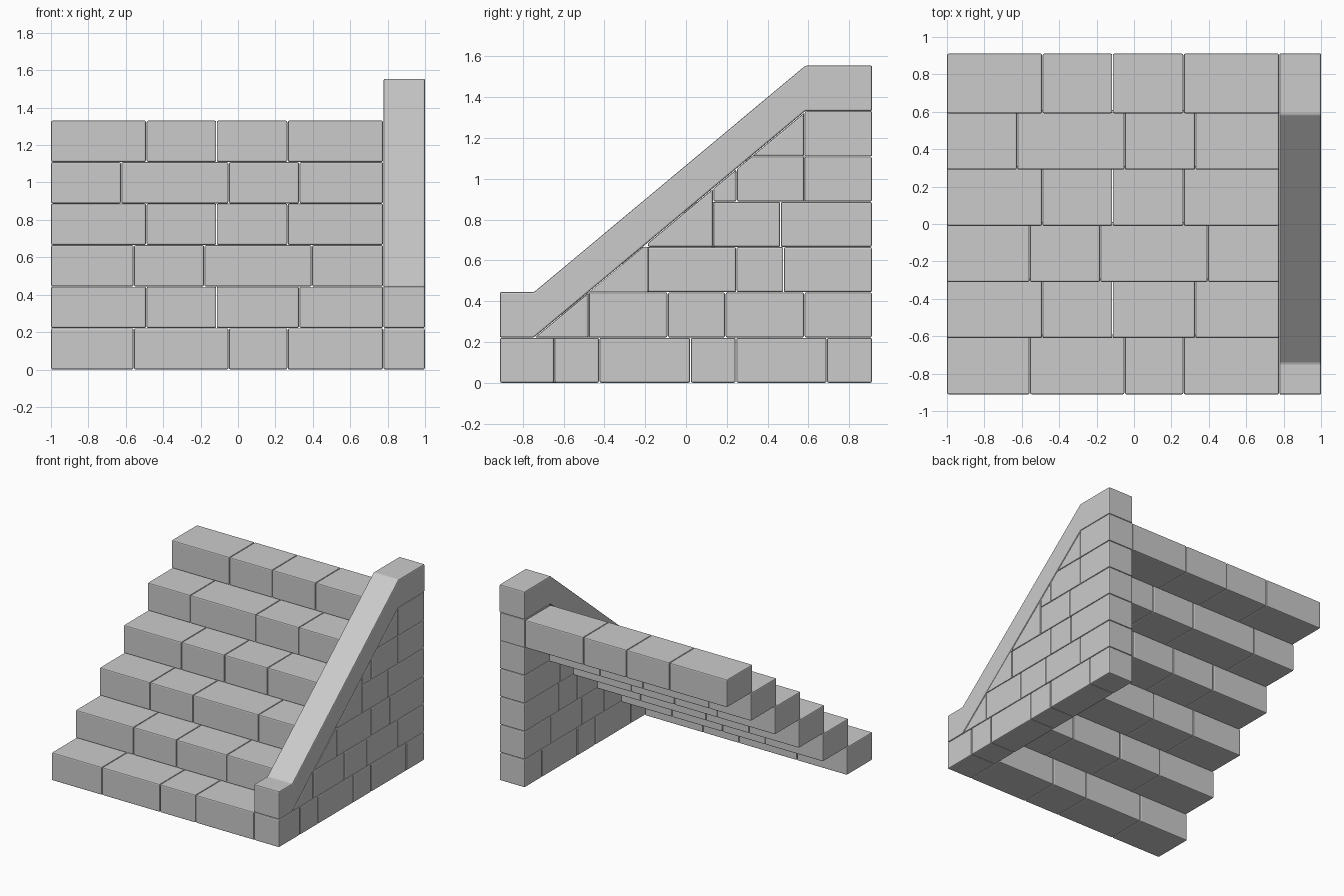
import bpy, bmesh
from mathutils import Vector

if "Cube" in bpy.data.objects:
    bpy.data.objects.remove(bpy.data.objects["Cube"])

H = 0.222             # course height
PITCH = 0.3005        # tread pitch
Y0, Y1 = -0.9125, 0.9125
WX0, WX1 = 0.777, 1.0  # side wall thickness
GAP = 0.0015
SLOPE_A = Vector((0, -0.745, H))
SLOPE_B = Vector((0, 0.585, 6 * H))


def finish(name, bm):
    bmesh.ops.recalc_face_normals(bm, faces=bm.faces)
    me = bpy.data.meshes.new(name)
    bm.to_mesh(me)
    bm.free()
    ob = bpy.data.objects.new(name, me)
    bpy.context.collection.objects.link(ob)
    mod = ob.modifiers.new("worn_edges", 'BEVEL')
    mod.width = 0.008
    mod.segments = 2
    mod.limit_method = 'ANGLE'
    return ob


def prism(profile, x0, x1):
    """Extrude a (y, z) outline along x."""
    bm = bmesh.new()
    face = bm.faces.new([bm.verts.new((x0, y, z)) for y, z in profile])
    ext = bmesh.ops.extrude_face_region(bm, geom=[face])
    verts = [g for g in ext["geom"] if isinstance(g, bmesh.types.BMVert)]
    bmesh.ops.translate(bm, verts=verts, vec=(x1 - x0, 0, 0))
    return bm


def brick(name, x0, x1, y0, y1, z0, z1, clip=False):
    y0, y1 = y0 + GAP, y1 - GAP
    bm = prism([(y0, z0), (y1, z0), (y1, z1 - GAP), (y0, z1 - GAP)], x0 + GAP, x1 - GAP)
    if clip:
        d = SLOPE_B - SLOPE_A
        bmesh.ops.bisect_plane(bm, geom=bm.verts[:] + bm.edges[:] + bm.faces[:], dist=1e-5,
                               plane_co=SLOPE_A - Vector((0, 0, 0.004)),
                               plane_no=Vector((0, -d.z, d.y)).normalized(), clear_outer=True)
        bmesh.ops.holes_fill(bm, edges=bm.edges[:])
    return finish(name, bm)


# Floating treads, each a row of four blocks
tread_joints = [
    (-0.557, -0.05, 0.265), (-0.49, -0.115, 0.327), (-0.557, -0.18, 0.395),
    (-0.49, -0.115, 0.265), (-0.625, -0.05, 0.328), (-0.49, -0.115, 0.265)]
for r, joints in enumerate(tread_joints):
    xs = (-1.0, *joints, WX0)
    y = Y0 + r * PITCH
    for i in range(4):
        brick(f"tread_{r}_block_{i}", xs[i], xs[i + 1], y, y + 0.3225, r * H, (r + 1) * H)

# Side wall courses, cut along the slope under the coping
wall_joints = [
    (Y0, -0.645, -0.425, 0.022, 0.245, 0.69, Y1),
    (-0.745, -0.477, -0.09, 0.193, 0.58, Y1),
    (-0.475, -0.188, 0.247, 0.478, Y1),
    (-0.188, 0.133, 0.463, Y1),
    (0.133, 0.248, 0.58, Y1),
    (0.315, 0.58, Y1)]
for r, ys in enumerate(wall_joints):
    for i in range(len(ys) - 1):
        top = (r + 1) * H
        if i == 0 and r == 3:
            top += 0.15   # tall wedge block running up to the coping
        brick(f"wall_course_{r}_block_{i}", WX0, WX1, ys[i], ys[i + 1], r * H, top, clip=r > 0)

# Sloped coping with level ends
coping = [(Y0, H), (-0.745, H), (0.585, 6 * H), (Y1, 6 * H),
          (Y1, 7 * H), (0.585, 7 * H), (-0.745, 2 * H), (Y0, 2 * H)]
finish("coping", prism(coping, WX0 + GAP, WX1))
